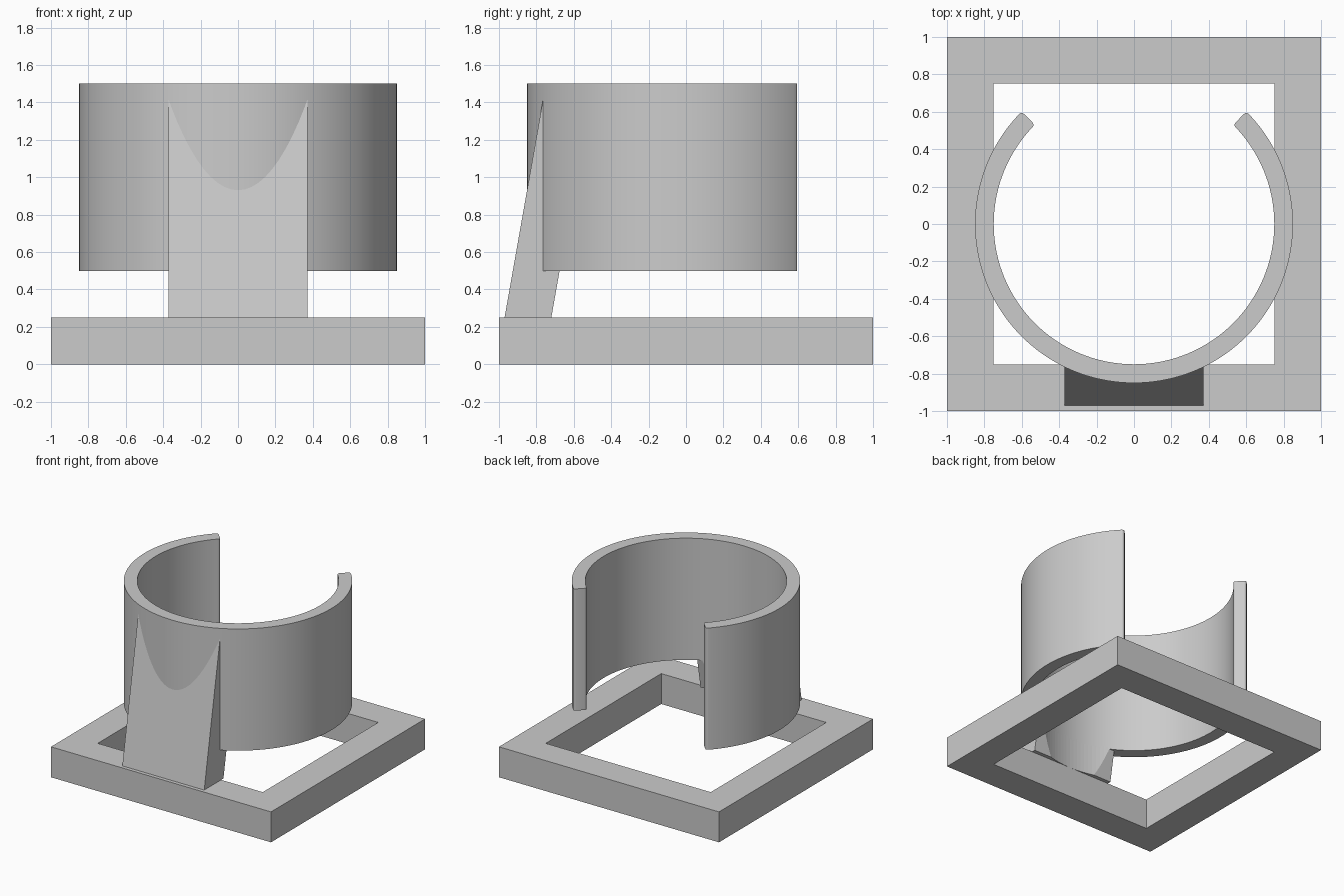
import bpy, bmesh
from math import radians, cos, sin, tan, sqrt

default = bpy.data.objects.get("Cube")
if default:
    bpy.data.objects.remove(default, do_unlink=True)

GREY = (0.6, 0.6, 0.6, 1)
grey = bpy.data.materials.new("plain grey")
grey.use_nodes = True
grey.diffuse_color = GREY
grey.node_tree.nodes["Principled BSDF"].inputs["Base Color"].default_value = GREY

INNER, OUTER = 0.75, 0.85
BASE_TOP, RING_LOW, RING_TOP = 0.25, 0.5, 1.5


def make_object(name, bm):
    bmesh.ops.recalc_face_normals(bm, faces=bm.faces[:])
    mesh = bpy.data.meshes.new(name)
    bm.to_mesh(mesh)
    bm.free()
    obj = bpy.data.objects.new(name, mesh)
    bpy.context.collection.objects.link(obj)
    mesh.materials.append(grey)
    return obj


def sweep(angles, r_in, r_out, z_low, z_high, closed):
    """Carry a rectangular section around the z axis."""
    bm = bmesh.new()
    rect = [(r_in, z_low), (r_out, z_low), (r_out, z_high), (r_in, z_high)]
    sections = [[bm.verts.new((r * cos(a), r * sin(a), z)) for r, z in rect]
                for a in angles]
    pairs = list(zip(sections, sections[1:]))
    if closed:
        pairs.append((sections[-1], sections[0]))
    for s, t in pairs:
        for i in range(4):
            j = (i + 1) % 4
            bm.faces.new((s[i], s[j], t[j], t[i]))
    ends = []
    if not closed:
        for s in (sections[0], sections[-1]):
            bm.faces.new(s)
            ends += [bm.edges.get((s[0], s[3])), bm.edges.get((s[1], s[2]))]
    return bm, ends


def smooth(obj, angle=30):
    bpy.ops.object.select_all(action="DESELECT")
    obj.select_set(True)
    bpy.context.view_layer.objects.active = obj
    bpy.ops.object.shade_smooth_by_angle(angle=radians(angle))


# Square base frame
bm, _ = sweep([radians(45 + 90 * i) for i in range(4)],
              0.75 * sqrt(2), sqrt(2), 0, BASE_TOP, True)
make_object("base_frame", bm)

# Open ring with rounded upright end edges, gap at the back
STEPS = 108
bm, ends = sweep([radians(135 + 270 * i / STEPS) for i in range(STEPS + 1)],
                 INNER, OUTER, RING_LOW, RING_TOP, False)
bmesh.ops.bevel(bm, geom=ends, offset=0.018, segments=5, profile=0.5, affect="EDGES")
smooth(make_object("open_ring", bm))

# Leaning support slab
HALF, TOP = 0.372, 1.49
lean = tan(radians(10)) * (TOP - BASE_TOP)
bm = bmesh.new()
profile = [(-0.97, BASE_TOP), (-0.72, BASE_TOP), (-0.72 + lean, TOP), (-0.97 + lean, TOP)]
face = bm.faces.new([bm.verts.new((-HALF, y, z)) for y, z in profile])
side = bmesh.ops.extrude_face_region(bm, geom=[face])["geom"]
bmesh.ops.translate(bm, vec=(2 * HALF, 0, 0),
                    verts=[v for v in side if isinstance(v, bmesh.types.BMVert)])
support = make_object("leaning_support", bm)


# Hollow the support to follow the bore, and tuck it inside the ring wall
def cut_bore(name, radius, z_low, z_high):
    bm = bmesh.new()
    bmesh.ops.create_cone(bm, cap_ends=True, segments=144,
                          radius1=radius, radius2=radius, depth=z_high - z_low)
    bmesh.ops.translate(bm, vec=(0, 0, (z_low + z_high) / 2), verts=bm.verts[:])
    cutter = make_object(name, bm)
    cutter.hide_render = True
    cutter.hide_set(True)
    cutter.display_type = "WIRE"
    mod = support.modifiers.new(name, "BOOLEAN")
    mod.operation = "DIFFERENCE"
    mod.solver = "EXACT"
    mod.object = cutter


cut_bore("lower_bore_cutter", INNER, 0.1, 0.6)
cut_bore("upper_bore_cutter", 0.8, 0.52, 1.7)
